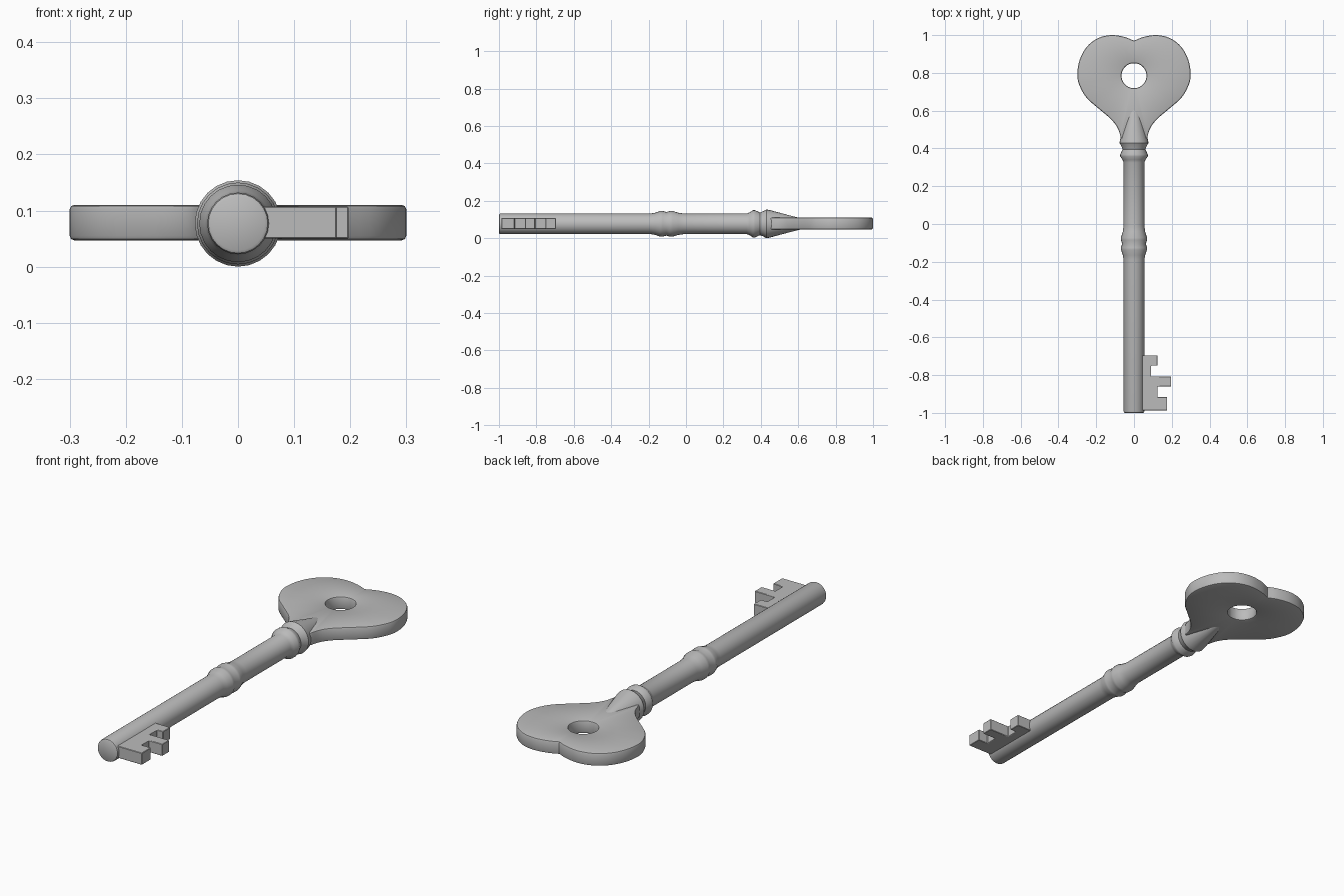
import bpy, bmesh, math
from mathutils import Vector, Matrix

if "Cube" in bpy.data.objects:
    bpy.data.objects.remove(bpy.data.objects["Cube"], do_unlink=True)

AXIS = 0.077    # height of the shaft axis

steel = bpy.data.materials.new("grey_steel")
steel.use_nodes = True
GREY = (0.5, 0.5, 0.5, 1)
steel.diffuse_color = GREY
steel.node_tree.nodes["Principled BSDF"].inputs["Base Color"].default_value = GREY


def finish(name, bm, bevel=0.0, segments=2):
    bmesh.ops.recalc_face_normals(bm, faces=bm.faces)
    mesh = bpy.data.meshes.new(name)
    bm.to_mesh(mesh)
    bm.free()
    mesh.materials.append(steel)
    obj = bpy.data.objects.new(name, mesh)
    bpy.context.collection.objects.link(obj)
    bpy.ops.object.select_all(action="DESELECT")
    obj.select_set(True)
    bpy.context.view_layer.objects.active = obj
    if bevel:
        mod = obj.modifiers.new("edge_bevel", "BEVEL")
        mod.width, mod.segments = bevel, segments
        mod.limit_method, mod.angle_limit = "ANGLE", math.radians(50)
        bpy.ops.object.modifier_apply(modifier=mod.name)
    bpy.ops.object.shade_smooth_by_angle(angle=math.radians(35))
    return obj


def extrude_up(bm, height):
    result = bmesh.ops.extrude_face_region(bm, geom=bm.faces[:])
    verts = [g for g in result["geom"] if isinstance(g, bmesh.types.BMVert)]
    bmesh.ops.translate(bm, verts=verts, vec=(0, 0, height))


def smooth_path(points, steps):
    # Catmull-Rom curve through the points
    pts = [Vector(p) for p in points]
    pts = [2 * pts[0] - pts[1]] + pts + [2 * pts[-1] - pts[-2]]
    out = []
    for a, b, c, d in zip(pts, pts[1:], pts[2:], pts[3:]):
        for i in range(steps):
            t = i / steps
            out.append(0.5 * (2 * b + (c - a) * t + (2 * a - 5 * b + 4 * c - d) * t ** 2
                              + (3 * b - a - 3 * c + d) * t ** 3))
    return out + [pts[-2]]


# Turned shaft with collars and a pointed end: (radius, y)
profile = [(0, -1), (0.048, -1), (0.053, -0.997), (0.055, -0.99),
           (0.055, -0.19), (0.059, -0.165), (0.069, -0.137), (0.069, -0.125),
           (0.063, -0.105), (0.069, -0.085), (0.069, -0.072), (0.059, -0.04),
           (0.055, -0.01), (0.055, 0.325), (0.061, 0.34), (0.073, 0.358),
           (0.073, 0.368), (0.061, 0.395), (0.066, 0.41), (0.077, 0.43),
           (0.073, 0.45), (0.046, 0.55), (0.03, 0.615), (0, 0.7)]
bm = bmesh.new()
verts = [bm.verts.new((0, y, r)) for r, y in profile]
edges = [bm.edges.new(pair) for pair in zip(verts, verts[1:])]
bmesh.ops.spin(bm, geom=verts + edges, cent=(0, 0, 0), axis=(0, 1, 0),
               angle=math.tau, steps=24)
bmesh.ops.remove_doubles(bm, verts=bm.verts, dist=0.0005)
bmesh.ops.translate(bm, verts=bm.verts, vec=(0, 0, AXIS))
finish("shaft", bm)

# Heart-shaped bow with a round hole
half = smooth_path([(0, 0.97), (0.05, 0.99), (0.12, 1.0), (0.19, 0.984), (0.25, 0.938),
                    (0.288, 0.868), (0.3, 0.79), (0.288, 0.732), (0.25, 0.667),
                    (0.18, 0.605), (0.12, 0.553), (0.085, 0.505), (0.068, 0.45)], 4)
outline = half + [Vector((0, 0.45))] + [Vector((-p.x, p.y)) for p in reversed(half[1:])]
centre = Vector((0, 0.785))
bm = bmesh.new()
outer, inner = [], []
for p in outline:
    h = centre + (p - centre).normalized() * 0.066
    outer.append(bm.verts.new((p.x, p.y, 0.047)))
    inner.append(bm.verts.new((h.x, h.y, 0.047)))
for i in range(len(outline)):
    j = (i + 1) % len(outline)
    bm.faces.new((outer[i], outer[j], inner[j], inner[i]))
extrude_up(bm, 0.063)
finish("bow", bm, 0.008)

# Toothed bit on the model's left side
teeth = [(0.03, -0.695), (0.124, -0.695), (0.124, -0.75), (0.09, -0.75),
         (0.09, -0.807), (0.197, -0.807), (0.197, -0.86), (0.124, -0.86),
         (0.124, -0.917), (0.176, -0.917), (0.176, -0.987), (0.03, -0.987)]
bm = bmesh.new()
bm.faces.new([bm.verts.new((x, y, 0.05)) for x, y in teeth])
extrude_up(bm, 0.057)
finish("bit", bm, 0.002, 1)
